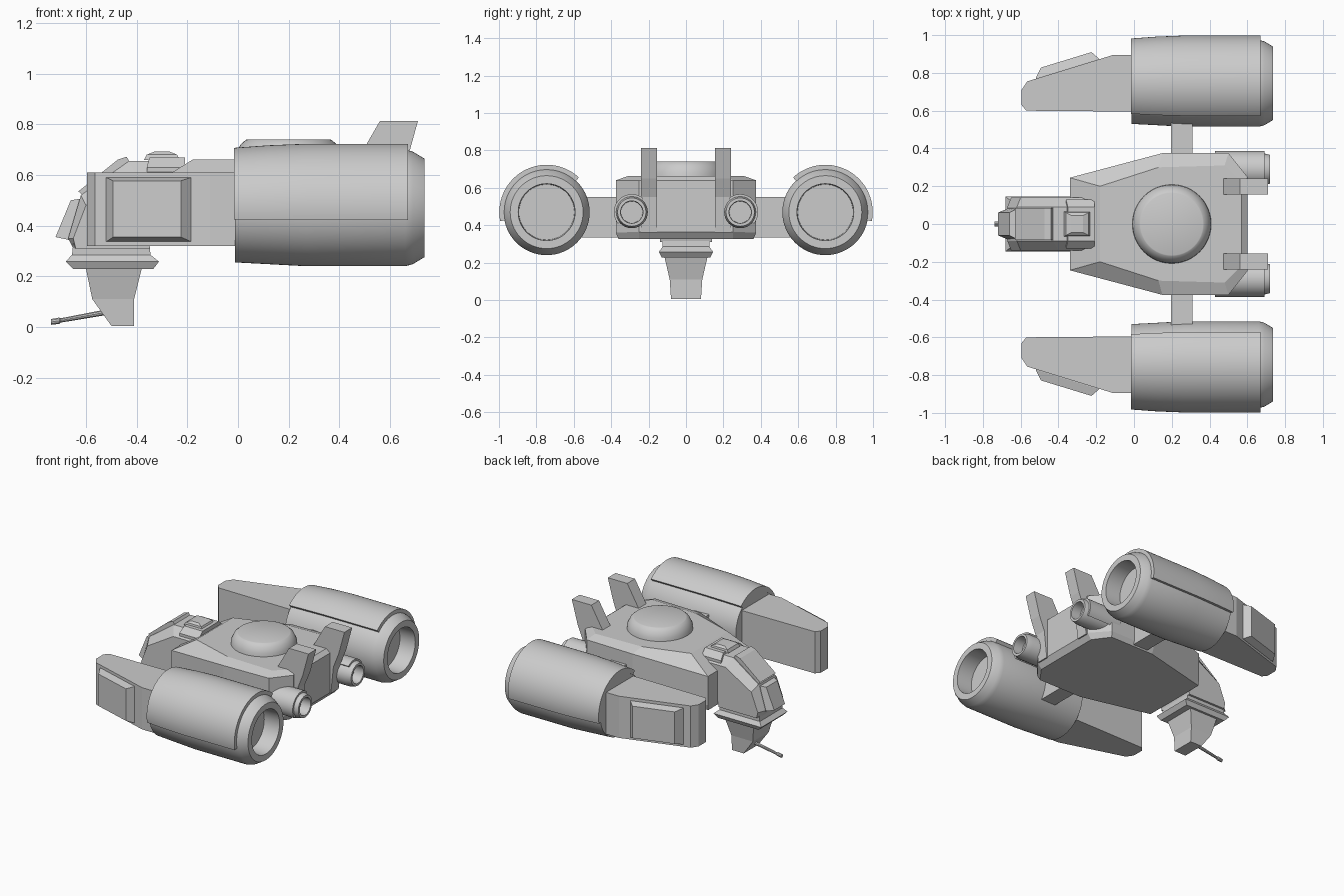
import bpy, bmesh
from math import cos, sin, radians, pi

cube = bpy.data.objects.get("Cube")
if cube:
    bpy.data.objects.remove(cube)

grey = bpy.data.materials.new("hull_grey")
grey.use_nodes = True
grey.diffuse_color = (0.6, 0.6, 0.6, 1)
grey.node_tree.nodes["Principled BSDF"].inputs["Base Color"].default_value = (0.6, 0.6, 0.6, 1)


def loft(name, rings, smooth=False):
    """Skin a closed solid through rings that share one point count."""
    bm = bmesh.new()
    loops = [[bm.verts.new(p) for p in ring] for ring in rings]
    n = len(loops[0])
    for a, b in zip(loops, loops[1:]):
        for i in range(n):
            j = (i + 1) % n
            bm.faces.new((a[i], a[j], b[j], b[i]))
    bm.faces.new(loops[0])
    bm.faces.new(loops[-1])
    bmesh.ops.recalc_face_normals(bm, faces=bm.faces)
    mesh = bpy.data.meshes.new(name)
    bm.to_mesh(mesh)
    bm.free()
    mesh.materials.append(grey)
    obj = bpy.data.objects.new(name, mesh)
    bpy.context.collection.objects.link(obj)
    if smooth:
        bpy.ops.object.select_all(action="DESELECT")
        obj.select_set(True)
        bpy.context.view_layer.objects.active = obj
        bpy.ops.object.shade_smooth_by_angle(angle=radians(30))
    return obj


def rect(x0, x1, w, z0, z1=None):
    """Rectangle across y, with z given at its front and back ends."""
    z1 = z0 if z1 is None else z1
    return [(x0, -w, z0), (x1, -w, z1), (x1, w, z1), (x0, w, z0)]


def slab(name, profile, y0, y1):
    """Extrude a side profile across y."""
    return loft(name, [[(x, y, z) for x, z in profile] for y in (y0, y1)])


def arc(x, r, cy, cz, side, a0, a1, n):
    step = radians(a1 - a0) / n
    return [(x, cy + side * r * cos(radians(a0) + i * step), cz + r * sin(radians(a0) + i * step))
            for i in range(n + 1)]


def lathe_x(name, profile, cy, cz, n=48):
    loft(name, [arc(x, r, cy, cz, 1, 0, 360, n)[:-1] for x, r in profile], True)


def shell_x(name, profile, inner, cy, cz, side, a0, a1, n=40):
    """Curved cover plate wrapped around a tube."""
    loft(name, [arc(x, r, cy, cz, side, a0, a1, n) + arc(x, inner, cy, cz, side, a0, a1, n)[::-1]
                for x, r in profile], True)


# Main hull: wedge outline with chamfered shoulders and lower rear edge
def outline(points):
    return points + [(x, -y, z) for x, y, z in reversed(points)]


loft("hull", [
    outline([(-0.34, 0.24, 0.325), (0.15, 0.36, 0.325), (0.49, 0.36, 0.325), (0.57, 0.25, 0.325)]),
    outline([(-0.34, 0.245, 0.36), (0.15, 0.375, 0.36), (0.5, 0.375, 0.36), (0.6, 0.25, 0.365)]),
    outline([(-0.34, 0.245, 0.56), (0.15, 0.375, 0.635), (0.5, 0.375, 0.64), (0.6, 0.25, 0.64)]),
    outline([(-0.18, 0.2, 0.66), (0.13, 0.3, 0.663), (0.48, 0.31, 0.663), (0.57, 0.22, 0.663)]),
])

# Round cap on the hull roof
cap = [(0.21, 0.65), (0.207, 0.685), (0.19, 0.72), (0.17, 0.738), (0.165, 0.74)]
loft("roof_cap", [[(0.2 + r * cos(i * pi / 24), r * sin(i * pi / 24), z) for i in range(48)]
                  for r, z in cap], True)

# Neck: arched block with bevelled flanks
neck_wide = [(-0.21, 0.6), (-0.4, 0.6), (-0.6, 0.48), (-0.65, 0.35), (-0.64, 0.31),
             (-0.35, 0.31), (-0.33, 0.4), (-0.21, 0.4)]
neck_top = [(-0.21, 0.655), (-0.43, 0.655), (-0.62, 0.52), (-0.67, 0.35), (-0.65, 0.31),
            (-0.35, 0.31), (-0.33, 0.4), (-0.21, 0.4)]
loft("neck", [[(x, y, z) for x, z in prof] for y, prof in
              ((-0.14, neck_wide), (-0.09, neck_top), (0.09, neck_top), (0.14, neck_wide))])
loft("neck_collar_plate", [rect(-0.36, -0.21, 0.13, 0.55), rect(-0.36, -0.21, 0.13, 0.63),
                           rect(-0.35, -0.21, 0.09, 0.668)])
loft("neck_hatch", [rect(-0.37, -0.23, 0.065, 0.66), rect(-0.36, -0.24, 0.06, 0.68),
                    rect(-0.33, -0.27, 0.045, 0.692)])
slab("brow_plate", [(-0.42, 0.64), (-0.44, 0.672), (-0.475, 0.66), (-0.63, 0.535), (-0.6, 0.51)],
     -0.085, 0.085)
loft("nose_plate", [
    [(-0.6, -0.09, 0.51), (-0.6, 0.09, 0.51), (-0.65, 0.09, 0.34), (-0.65, -0.09, 0.34)],
    [(-0.66, -0.06, 0.5), (-0.66, 0.06, 0.5), (-0.72, 0.06, 0.355), (-0.72, -0.06, 0.355)],
])

# Chin collar and hanging turret
loft("chin_collar", [rect(-0.65, -0.35, 0.125, 0.33), rect(-0.655, -0.345, 0.125, 0.285),
                     rect(-0.68, -0.312, 0.145, 0.258), rect(-0.65, -0.335, 0.13, 0.228)])
loft("chin_turret", [rect(-0.6, -0.38, 0.115, 0.23), rect(-0.575, -0.41, 0.087, 0.11),
                     rect(-0.5, -0.41, 0.08, 0.005)])


def gun_ring(x, z, r):
    return [(x, r * cos(i * pi / 5), z + r * sin(i * pi / 5)) for i in range(10)]


loft("gun_barrel", [gun_ring(-0.5, 0.062, 0.012), gun_ring(-0.7, 0.026, 0.009),
                    gun_ring(-0.705, 0.025, 0.013), gun_ring(-0.738, 0.02, 0.012)], True)

# Parts that repeat on both sides
for side, word in ((1, "back"), (-1, "front")):
    cy, cz = side * 0.745, 0.47

    # Main engine with hollow nozzle and outer cover
    lathe_x(word + "_engine", [(-0.012, 0.215), (0.27, 0.23), (0.66, 0.23), (0.69, 0.222),
                               (0.735, 0.195), (0.735, 0.152), (0.62, 0.148)], cy, cz, 64)
    shell_x(word + "_engine_cover", [(-0.015, 0.237), (0.12, 0.247), (0.27, 0.253), (0.67, 0.253)],
            0.205, cy, cz, side, -11, 133)

    # Armoured pod ahead of the engine
    plan = [(-0.595, 0.63), (-0.57, 0.6), (0.0, 0.595), (0.0, 0.895),
            (-0.11, 0.895), (-0.565, 0.755), (-0.595, 0.71)]
    loft(word + "_pod", [[(x, side * y, z) for x, y in plan] for z in (0.32, 0.61)])

    # Raised panel on the pod's outer face
    def panel(x0, y0, x1, y1, z0, z1):
        return [(x0, side * y0, z0), (x1, side * y1, z0), (x1, side * y1, z1), (x0, side * y0, z1)]
    loft(word + "_pod_panel", [panel(-0.52, 0.75, -0.185, 0.85, 0.337, 0.59),
                               panel(-0.52, 0.772, -0.185, 0.875, 0.337, 0.59),
                               panel(-0.493, 0.828, -0.225, 0.91, 0.355, 0.577)])

    # Strut from hull to engine
    slab(word + "_strut", [(0.195, 0.335), (0.31, 0.335), (0.31, 0.55), (0.195, 0.55)],
         side * 0.34, side * 0.56)

    # Tail fin running down the stern
    slab(word + "_tail_fin", [(0.46, 0.64), (0.56, 0.813), (0.71, 0.813), (0.665, 0.65),
                              (0.625, 0.55), (0.605, 0.36), (0.5, 0.36)], side * 0.155, side * 0.24)

    # Small thruster with hollow nozzle and cover
    ty = side * 0.29
    lathe_x(word + "_thruster", [(0.43, 0.086), (0.68, 0.086), (0.72, 0.076),
                                 (0.72, 0.06), (0.65, 0.058)], ty, cz, 32)
    shell_x(word + "_thruster_cover", [(0.43, 0.096), (0.69, 0.096)], 0.075, ty, cz, side, -40, 130, 20)
